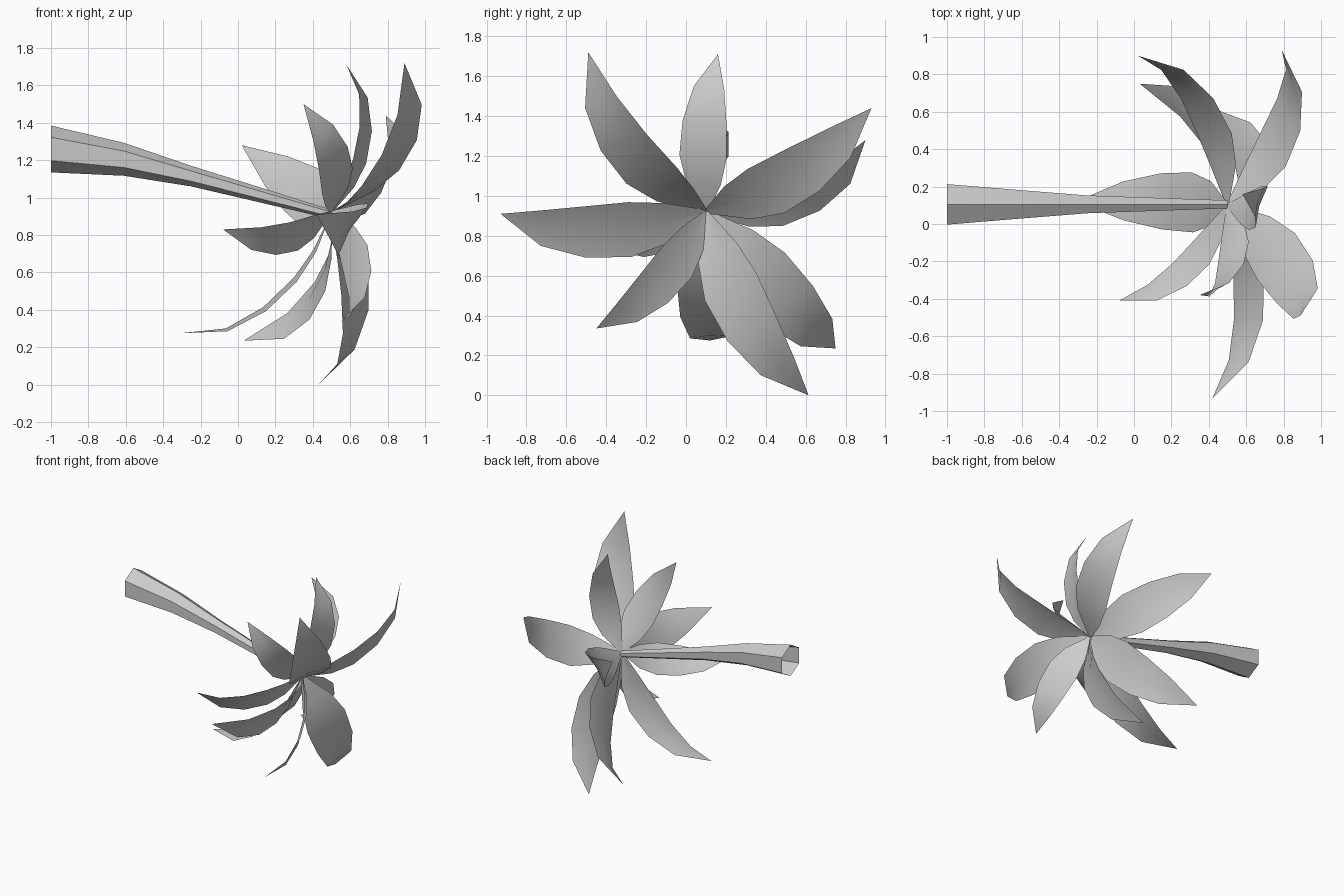
import bpy, bmesh
from mathutils import Vector as V

if "Cube" in bpy.data.objects:
    bpy.data.objects.remove(bpy.data.objects["Cube"])

HUB = V((0.50, 0.10, 0.92))

# Leaf outline as fractions of length: along, half width, bow
PROFILE = [(0, .012, 0), (.19, .115, .105), (.36, .155, .16),
           (.58, .145, .18), (.80, .10, .14)]

# Each leaf: tip point, and the middle of its blade (sets how it bows)
LEAVES = [
    ((.89, -.49, 1.72), (.855, -.29, 1.22)),
    ((.58, .16, 1.71), (.695, .09, 1.37)),
    ((.79, .93, 1.44), (.805, .51, 1.08)),
    ((.02, .90, 1.28), (.42, .55, .98)),
    ((.42, -.93, .91), (.62, -.40, .82)),
    ((.55, -.45, .335), (.67, -.10, .58)),
    ((.43, .615, 0), (.64, .28, .42)),
    ((.03, .75, .235), (.43, .46, .515)),
    ((-.31, .12, .275), (.20, .12, .44)),
    ((-.08, -.41, .83), (.26, -.27, .775)),
    ((.35, -.38, 1.50), (.525, -.24, 1.17)),
]


def finish(name, bm, angle):
    mesh = bpy.data.meshes.new(name)
    bm.to_mesh(mesh)
    bm.free()
    ob = bpy.data.objects.new(name, mesh)
    bpy.context.collection.objects.link(ob)
    bpy.context.view_layer.objects.active = ob
    ob.select_set(True)
    bpy.ops.object.shade_smooth_by_angle(angle=angle)
    ob.select_set(False)


def leaf(name, tip, mid):
    axis = V(tip) - HUB
    size = axis.length
    axis.normalize()
    bow = V(mid) - HUB
    bow = (bow - axis * bow.dot(axis)).normalized()
    side = axis.cross(bow)
    bm = bmesh.new()
    rows = []
    for t, w, b in PROFILE:
        rows.append([bm.verts.new(HUB + size * (axis * t + side * w * s + bow * (b - (.12 * w if s == 0 else 0))))
                     for s in (-1, 0, 1)])
    for a, b in zip(rows, rows[1:]):
        for i in (0, 1):
            bm.faces.new((a[i], a[i + 1], b[i + 1], b[i]))
    end = bm.verts.new(V(tip))
    for i in (0, 1):
        bm.faces.new((rows[-1][i], rows[-1][i + 1], end))
    finish(name, bm, 1.0)


for n, (tip, mid) in enumerate(LEAVES):
    leaf(f"leaf_{n + 1}", tip, mid)

# Six sided trunk, tapering towards the leaves: x, z, radius
bm = bmesh.new()
rings = []
for x, z, r in [(-1, 1.26, .125), (-.61, 1.205, .088), (-.25, 1.115, .055), (.50, .91, .025)]:
    rings.append([bm.verts.new((x, .105 + r * c, z + r * s)) for c, s in
                  [(0, 1), (.866, .5), (.866, -.5), (0, -1), (-.866, -.5), (-.866, .5)]])
for a, b in zip(rings, rings[1:]):
    for i in range(6):
        j = (i + 1) % 6
        bm.faces.new((a[i], a[j], b[j], b[i]))
bmesh.ops.recalc_face_normals(bm, faces=bm.faces)
finish("trunk", bm, .5)
